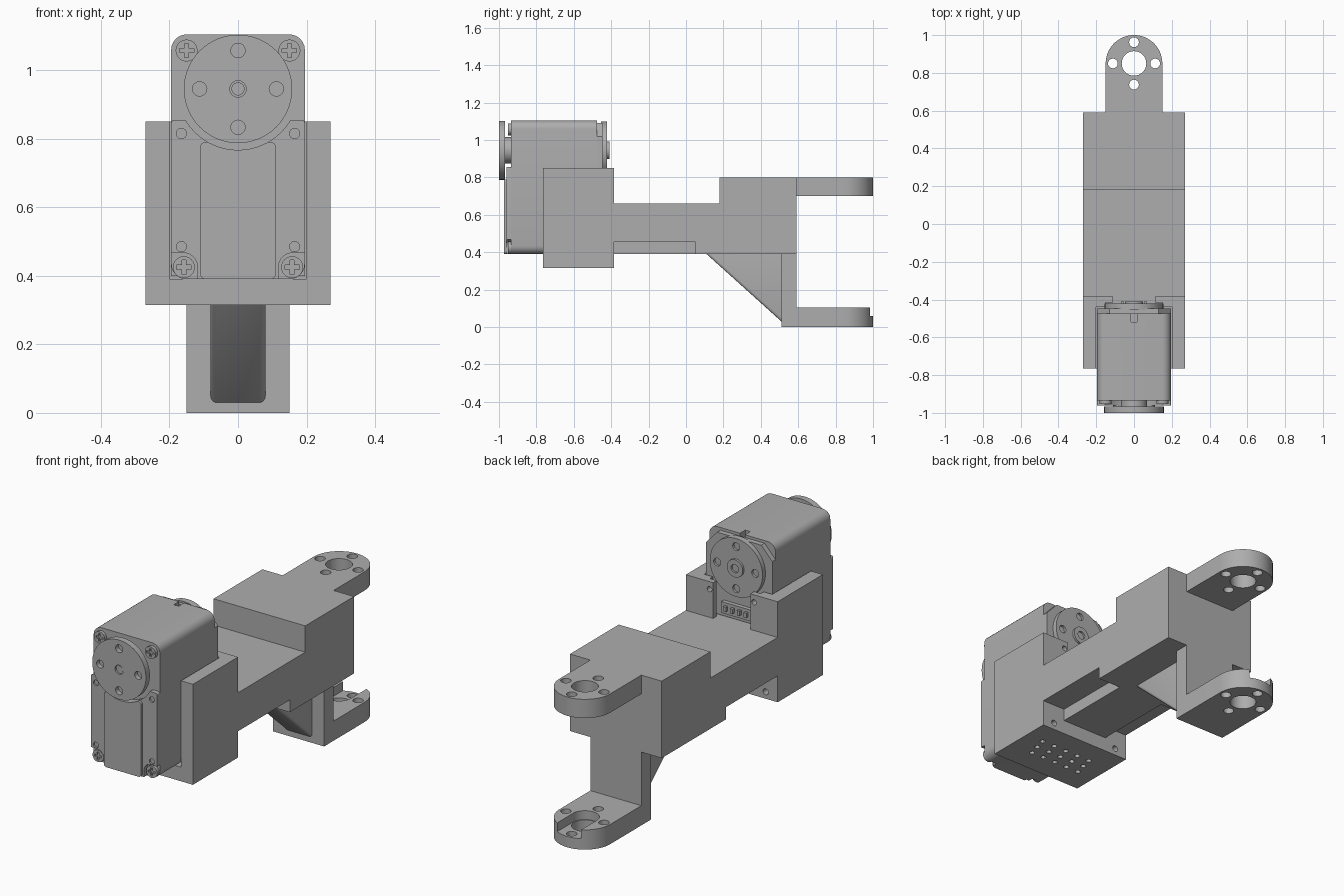
import bpy, bmesh, math
from mathutils import Vector

cube = bpy.data.objects.get("Cube")
if cube:
    bpy.data.objects.remove(cube, do_unlink=True)

grey = bpy.data.materials.new("mid grey")
grey.use_nodes = True
colour = (0.42, 0.42, 0.42, 1)
grey.diffuse_color = colour
grey.node_tree.nodes["Principled BSDF"].inputs["Base Color"].default_value = colour


def prism(name, axis, pts, lo, hi):
    """Extrude a closed outline along an axis; outline is yz, xz or xy."""
    place = {"X": lambda a, b, d: (d, a, b),
             "Y": lambda a, b, d: (a, d, b),
             "Z": lambda a, b, d: (a, b, d)}[axis]
    bm = bmesh.new()
    face = bm.faces.new([bm.verts.new(place(a, b, lo)) for a, b in pts])
    ext = bmesh.ops.extrude_face_region(bm, geom=[face])
    verts = [v for v in ext["geom"] if isinstance(v, bmesh.types.BMVert)]
    bmesh.ops.translate(bm, verts=verts, vec=Vector(place(0, 0, hi - lo)))
    bmesh.ops.recalc_face_normals(bm, faces=bm.faces)
    mesh = bpy.data.meshes.new(name)
    bm.to_mesh(mesh)
    bm.free()
    mesh.materials.append(grey)
    ob = bpy.data.objects.new(name, mesh)
    bpy.context.collection.objects.link(ob)
    return ob


def arc(a, b, r, start, end, n):
    angles = [math.radians(start + (end - start) * i / n) for i in range(n + 1)]
    return [(a + r * math.cos(t), b + r * math.sin(t)) for t in angles]


def disc(name, axis, a, b, r, lo, hi, n=32):
    return prism(name, axis, arc(a, b, r, 0, 360, n)[:-1], lo, hi)


def box(name, x0, x1, y0, y1, z0, z1):
    return prism(name, "Z", [(x0, y0), (x1, y0), (x1, y1), (x0, y1)], z0, z1)


def rounded(a0, a1, b0, b1, r):
    return (arc(a1 - r, b1 - r, r, 0, 90, 6) + arc(a0 + r, b1 - r, r, 90, 180, 6)
            + arc(a0 + r, b0 + r, r, 180, 270, 6) + arc(a1 - r, b0 + r, r, 270, 360, 6))


def apply(ob, mod):
    bpy.context.view_layer.objects.active = ob
    bpy.ops.object.modifier_apply(modifier=mod.name)


def cut(ob, *cutters):
    for c in cutters:
        mod = ob.modifiers.new("cut", "BOOLEAN")
        mod.operation, mod.solver, mod.object = "DIFFERENCE", "EXACT", c
        apply(ob, mod)
        bpy.data.objects.remove(c, do_unlink=True)


def bolt_circle(axis, a, b, dist, r, lo, hi):
    return [disc("cutter", axis, a + dx * dist, b + dz * dist, r, lo, hi, 16)
            for dx, dz in ((1, 0), (-1, 0), (0, 1), (0, -1))]


# U-shaped cradle with a vented floor
W = 0.27
cradle = prism("cradle", "Y", [(-W, .315), (W, .315), (W, .85), (.2, .85), (.2, .39),
                               (-.2, .39), (-.2, .85), (-W, .85)], -.765, -.385)
for row in range(3):
    for col in range(5):
        cut(cradle, disc("cutter", "Z", (col - 2) * .075 + (row - 1) * .015,
                         -.575 + (row - 1) * .06, .014, .3, .4, 12))
for s in (-1, 1):
    cut(cradle, disc("cutter", "Y", s * .2, .352, .016, -.43, -.37, 16))

# Cradle rear wall and upright tabs
box("cradle_rear_wall", -.2, .2, -.44, -.385, .39, .66)
for s, side in ((-1, "right"), (1, "left")):
    x = sorted((s * .15, s * .2))
    box("rear_tab_" + side, *x, -.44, -.385, .66, .85)
    x = sorted((s * .11, s * .15))
    lip = box("rear_tab_lip_" + side, *x, -.415, -.385, .66, .85)
    cut(lip, disc("cutter", "Y", s * .131, .81, .014, -.45, -.37, 16))

# Beam rising into the rear block, with side notches below
beam = prism("beam", "X", [(-.385, .39), (.59, .39), (.59, .80), (.18, .80),
                           (.18, .66), (-.385, .66)], -W, W)
for s in (-1, 1):
    x = sorted((s * .135, s * .3))
    cut(beam, box("cutter", *x, -.4, .05, .38, .455))

# Fork post and diagonal brace
box("fork_post", -.15, .15, .51, .59, .105, .39)
brace = prism("fork_brace", "X", [(.08, .417), (.53, .012), (.53, .417)], -.08, .08)
bevel = brace.modifiers.new("round", "BEVEL")
bevel.width, bevel.segments = .015, 3
apply(brace, bevel)

# Upper and lower fork arms with bolt circles
EYE = .85
for name, y0, z0, z1 in (("upper_fork_arm", .59, .70, .80), ("lower_fork_arm", .51, 0, .105)):
    arm = prism(name, "Z", [(-.15, y0), (.15, y0)] + arc(0, EYE, .15, 0, 180, 32), z0, z1)
    cut(arm, disc("cutter", "Z", 0, EYE, .065, z0 - .1, z1 + .1),
        *bolt_circle("Z", 0, EYE, .112, .026, z0 - .1, z1 + .1))
    if z0 == 0:
        slot = [(.07, 1.1), (-.07, 1.1)] + arc(0, EYE, .07, 180, 360, 16)
        cut(arm, prism("cutter", "Z", slot, .058, .2))

# Motor casing
AX = .945
casing = prism("motor_casing", "Y", rounded(-.195, .195, .39, 1.104, .045), -.935, -.475)
cut(casing, box("cutter", -.015, .015, -.52, -.4, 1.07, 1.2))
prism("motor_rear_plate", "Y", [(-.195, .40), (.195, .40), (.195, 1.02), (.13, 1.09),
                                (-.13, 1.09), (-.195, 1.02)], -.475, -.447)
box("rear_connector", -.09, .09, -.447, -.425, .68, .74)
for i in range(4):
    x = (i - 1.5) * .04
    box("connector_pin_%d" % (i + 1), x - .008, x + .008, -.425, -.41, .70, .725)

# Front cover, scalloped around the horn and the lower screws
cover = prism("front_cover", "Y", rounded(-.195, .195, .39, .855, .01), -.96, -.93)
cut(cover, disc("cutter", "Y", 0, AX, .178, -1.1, -.9, 64))
for s in (-1, 1):
    x = sorted((s * .16, s * .3))
    cut(cover, disc("cutter", "Y", s * .16, .425, .042, -1.1, -.9),
        box("cutter", *x, -1.1, -.9, .3, .467))
    x = sorted((s * .118, s * .3))
    cut(cover, box("cutter", *x, -1.1, -.9, .3, .425))
    for z in (.485, .815):
        cut(cover, disc("cutter", "Y", s * .165, z, .015, -1.1, -.95, 16))
panel = prism("front_panel", "Y", rounded(-.11, .11, .39, .79, .015), -.972, -.95)
cut(panel, disc("cutter", "Y", 0, AX, .178, -1.1, -.9, 64))

# Cross-head screws
for s, side in ((-1, "right"), (1, "left")):
    for x, z, level in ((.15, 1.057, "upper"), (.158, .425, "lower")):
        x *= s
        screw = disc("screw_%s_%s" % (level, side), "Y", x, z, .032, -.952, -.93, 24)
        cut(screw, box("cutter", x - .021, x + .021, -1, -.942, z - .006, z + .006),
            box("cutter", x - .006, x + .006, -1, -.942, z - .021, z + .021))

# Output horns, front and rear
disc("front_neck", "Y", 0, AX, .07, -.97, -.93)
front = disc("front_horn", "Y", 0, AX, .158, -1, -.967, 64)
cut(front, *bolt_circle("Y", 0, AX, .112, .021, -1.1, -.975),
    disc("cutter", "Y", 0, AX, .024, -1.1, -.99, 24))
disc("front_horn_screw", "Y", 0, AX, .019, -.995, -.97, 24)
disc("rear_neck", "Y", 0, AX, .075, -.48, -.45)
rear = disc("rear_horn", "Y", 0, AX, .155, -.455, -.422, 64)
cut(rear, *bolt_circle("Y", 0, AX, .112, .021, -.435, -.3))
hub = disc("rear_hub", "Y", 0, AX, .047, -.43, -.41)
cut(hub, disc("cutter", "Y", 0, AX, .022, -.42, -.3, 24))

# Smooth the round walls and keep the edges crisp
bpy.ops.object.select_all(action="DESELECT")
for ob in bpy.context.collection.objects:
    if ob.type == "MESH":
        ob.select_set(True)
        bpy.context.view_layer.objects.active = ob
bpy.ops.object.shade_smooth_by_angle(angle=math.radians(30))
